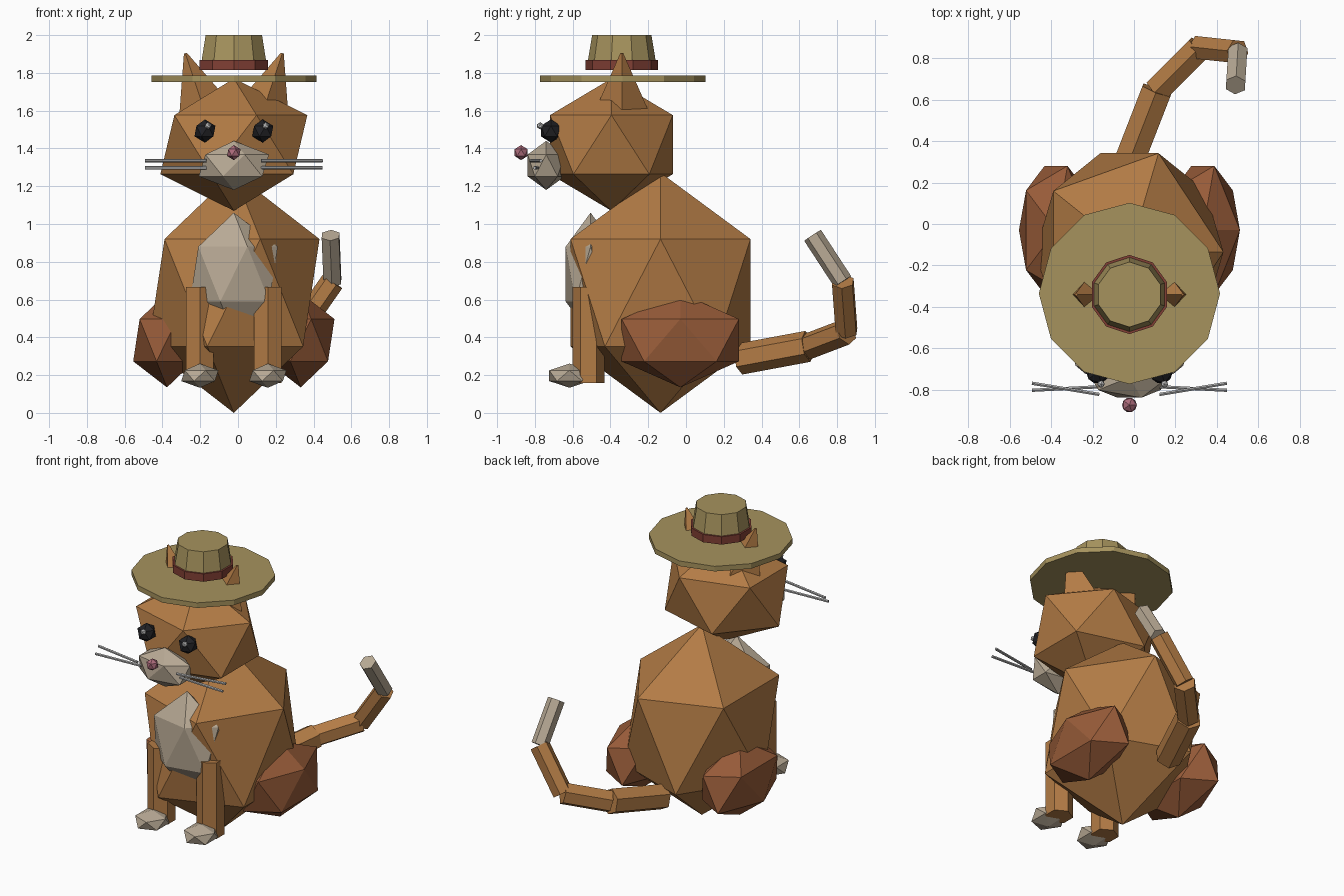
import bpy
from math import pi
from mathutils import Vector

if "Cube" in bpy.data.objects:
    bpy.data.objects.remove(bpy.data.objects["Cube"])

CX = -0.022  # centre line of the cat


def material(name, rgb):
    m = bpy.data.materials.new(name)
    m.diffuse_color = (*rgb, 1)
    m.use_nodes = True
    m.node_tree.nodes["Principled BSDF"].inputs["Base Color"].default_value = m.diffuse_color
    return m


ORANGE = material("orange_fur", (0.45, 0.20, 0.06))
RUST = material("rust_fur", (0.31, 0.105, 0.04))
CREAM = material("cream_fur", (0.48, 0.40, 0.30))
BLACK = material("eye_black", (0.015, 0.015, 0.018))
WHITE = material("eye_glint", (0.75, 0.75, 0.75))
PINK = material("nose_pink", (0.42, 0.15, 0.20))
GREY = material("whisker_grey", (0.45, 0.45, 0.45))
STRAW = material("straw", (0.38, 0.29, 0.11))
BAND = material("band_red", (0.22, 0.05, 0.035))


def finish(name, mat):
    ob = bpy.context.object
    ob.name = name
    ob.data.materials.append(mat)
    return ob


def ball(name, loc, radii, mat):
    """Twenty-sided faceted ball with separate radii."""
    bpy.ops.mesh.primitive_ico_sphere_add(subdivisions=1, radius=1, location=loc)
    bpy.context.object.scale = radii
    return finish(name, mat)


def cone(name, loc, sides, r1, r2, depth, mat, rot=(0, 0, 0)):
    bpy.ops.mesh.primitive_cone_add(vertices=sides, radius1=r1, radius2=r2,
                                    depth=depth, location=loc, rotation=rot)
    return finish(name, mat)


def rod(name, a, b, r, mat):
    """Six-sided rod between two points."""
    a, b = Vector(a), Vector(b)
    d = b - a
    rot = d.to_track_quat('Z', 'Y').to_euler()
    return cone(name, (a + b) / 2, 6, r, r, d.length, mat, rot)


# Body, chest patch and head
ball("body", (CX, -0.135, 0.636), (0.507, 0.56, 0.636), ORANGE)
ball("chest_patch", (CX, -0.505, 0.735), (0.26, 0.155, 0.325), CREAM)
ball("head", (CX, -0.395, 1.42), (0.435, 0.382, 0.35), ORANGE)

# Muzzle and nose
ball("muzzle", (CX, -0.74, 1.31), (0.208, 0.115, 0.13), CREAM)
ball("nose", (CX, -0.873, 1.378), (0.04, 0.04, 0.04), PINK)

# Paired parts
for side, s in (("left", -1), ("right", 1)):
    ball(f"haunch_{side}", (CX + s * 0.354, -0.03, 0.385), (0.2, 0.365, 0.25), RUST)
    cone(f"front_leg_{side}", (CX + s * 0.18, -0.517, 0.413), 6, 0.085, 0.085, 0.507, ORANGE)
    ball(f"paw_{side}", (CX + s * 0.18, -0.617, 0.197), (0.11, 0.126, 0.064), CREAM)
    ball(f"eye_{side}", (CX + s * 0.153, -0.715, 1.492), (0.062, 0.062, 0.062), BLACK)
    ball(f"eye_glint_{side}", (CX + s * 0.153 + 0.016, -0.772, 1.52), (0.019, 0.019, 0.019), WHITE)
    # Ears lean outward and poke through the brim
    cone(f"ear_{side}", (CX + s * 0.208, -0.34, 1.757), 4, 0.137, 0.008, 0.31,
         ORANGE, (0, s * 0.32, 0))
    # Whiskers
    x0, x1 = CX + s * 0.145, CX + s * 0.47
    rod(f"whisker_upper_{side}", (x0, -0.822, 1.335), (x1, -0.768, 1.335), 0.009, GREY)
    rod(f"whisker_lower_{side}", (x0, -0.785, 1.297), (x1, -0.802, 1.297), 0.009, GREY)

# Curled tail in four segments
path = [(-0.03, 0.285, 0.285), (0.11, 0.645, 0.352), (0.315, 0.85, 0.43),
        (0.5, 0.83, 0.695), (0.49, 0.67, 0.94)]
for i, r in enumerate((0.083, 0.071, 0.063, 0.053)):
    rod(f"tail_{i + 1}", path[i], path[i + 1], r, CREAM if i == 3 else ORANGE)

# Hat
cone("hat_brim", (CX, -0.335, 1.77), 12, 0.437, 0.437, 0.034, STRAW)
cone("hat_crown", (CX, -0.34, 1.909), 10, 0.187, 0.157, 0.182, STRAW)
cone("hat_band", (CX, -0.34, 1.842), 10, 0.191, 0.191, 0.052, BAND)
